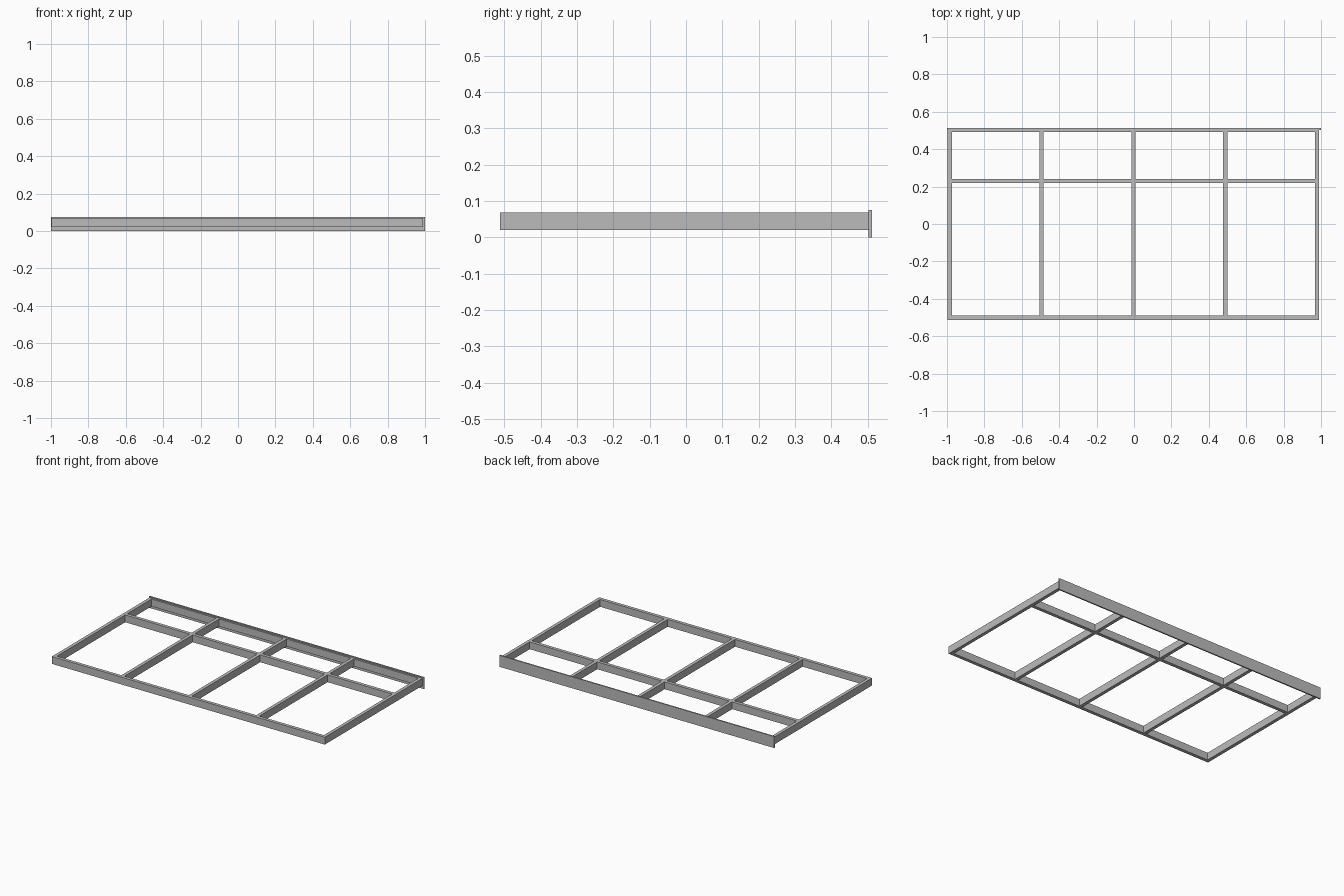
import bpy

cube = bpy.data.objects.get("Cube")
if cube:
    bpy.data.objects.remove(cube, do_unlink=True)

# Single plain grey for the whole frame
grey = bpy.data.materials.new("frame grey")
grey.use_nodes = True
colour = (0.5, 0.5, 0.5, 1)
grey.diffuse_color = colour
grey.node_tree.nodes["Principled BSDF"].inputs["Base Color"].default_value = colour


def beam(name, x, y, z):
    """Box spanning the given (low, high) ranges."""
    spans = (x, y, z)
    bpy.ops.mesh.primitive_cube_add(size=1, location=[(a + b) / 2 for a, b in spans])
    obj = bpy.context.object
    obj.name = name
    obj.scale = [b - a for a, b in spans]
    bpy.ops.object.transform_apply(location=False, rotation=False, scale=True)
    obj.data.materials.append(grey)
    return obj


WIDTH = 0.022
HEIGHT = (0.02, 0.068)
LEFT, RIGHT = -0.996, 0.99
FRONT, BACK = -0.512, 0.503
PITCH = (RIGHT - LEFT - WIDTH) / 4

# Long front rail and thin back rail
beam("front_rail", (LEFT, RIGHT), (FRONT, FRONT + WIDTH), HEIGHT)
beam("back_rail", (LEFT + WIDTH, RIGHT - WIDTH), (BACK - 0.011, BACK), HEIGHT)

# Taller fascia board across the back
beam("back_fascia", (-1, 1), (BACK, 0.512), (0, 0.075))

# Five joists from front to back
joists = ("right_end_joist", "right_joist", "centre_joist", "left_joist", "left_end_joist")
for i, name in enumerate(joists):
    x = LEFT + i * PITCH
    beam(name, (x, x + WIDTH), (FRONT + WIDTH, BACK), HEIGHT)

# Blocking between neighbouring joists
for i in range(4):
    x = LEFT + i * PITCH
    beam(f"blocking_{i + 1}", (x + WIDTH, x + PITCH), (0.219, 0.241), HEIGHT)
